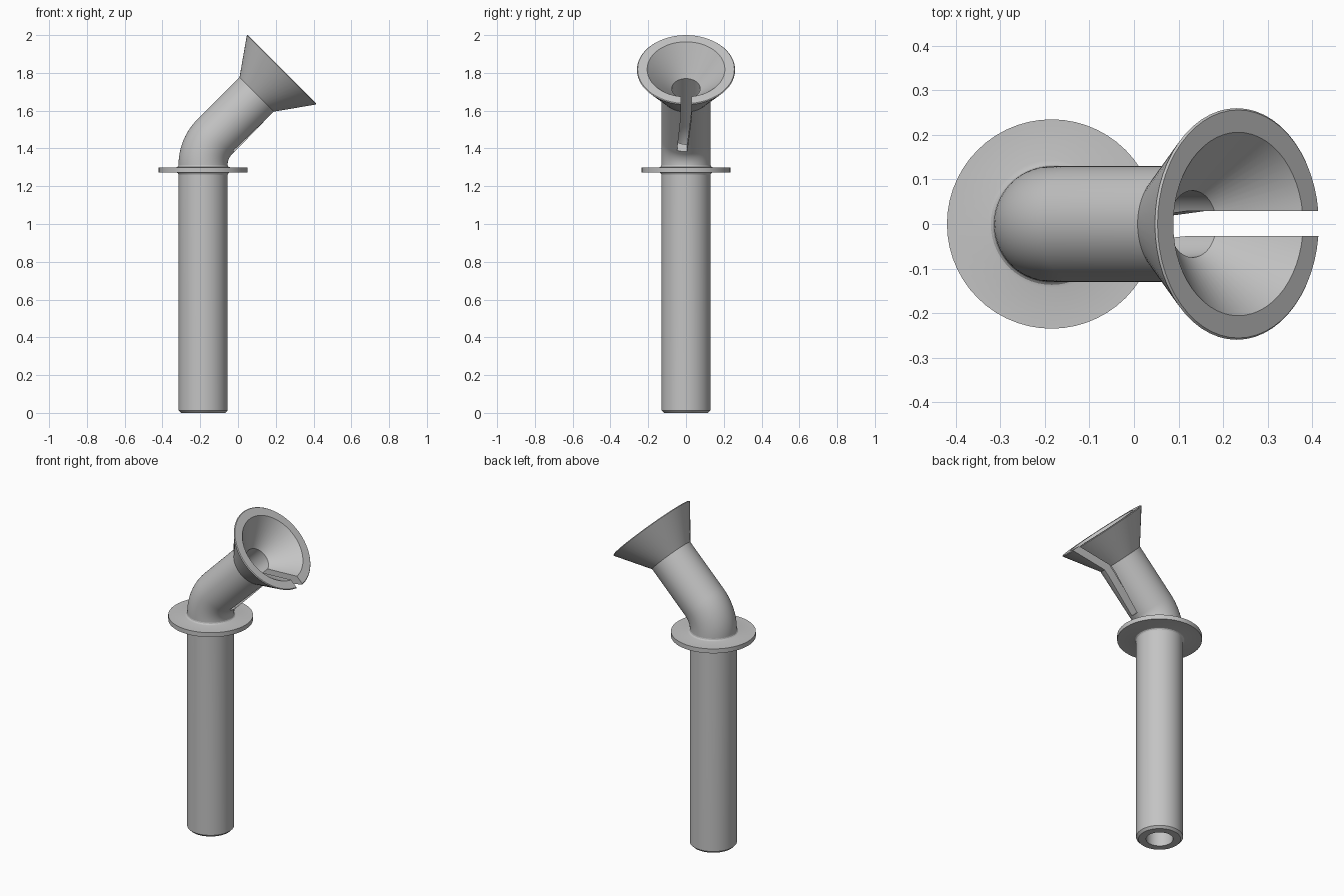
import bpy, bmesh, math
from mathutils import Vector, Matrix

cube = bpy.data.objects.get("Cube")
if cube:
    bpy.data.objects.remove(cube, do_unlink=True)

SEGMENTS = 56
TILT = math.radians(45)
ELBOW = Vector((-0.185, 0, 1.40))      # where the two straight axes cross
BEND_R = 0.21
TANGENT = BEND_R * math.tan(TILT / 2)
TUBE_R, BORE_R = 0.13, 0.075

grey = bpy.data.materials.new("plain grey")
grey.use_nodes = True
grey.diffuse_color = (0.55, 0.55, 0.55, 1)
bsdf = grey.node_tree.nodes["Principled BSDF"]
bsdf.inputs["Base Color"].default_value = grey.diffuse_color
bsdf.inputs["Roughness"].default_value = 0.6


def make_object(name, bm):
    bmesh.ops.recalc_face_normals(bm, faces=bm.faces)
    mesh = bpy.data.meshes.new(name)
    bm.to_mesh(mesh)
    bm.free()
    mesh.materials.append(grey)
    obj = bpy.data.objects.new(name, mesh)
    bpy.context.collection.objects.link(obj)
    return obj


def tilted(angle):
    return Matrix.Rotation(angle, 3, 'Y')


def upright(z):
    return Vector((ELBOW.x, 0, z)), 0.0


def leaning(s):
    return ELBOW + tilted(TILT) @ Vector((0, 0, s)), TILT


def bend(t):
    a = TILT * t
    start = Vector((ELBOW.x, 0, ELBOW.z - TANGENT))
    return start + BEND_R * Vector((1 - math.cos(a), 0, math.sin(a))), a


def sweep(name, stations):
    """Skin a closed loop of (centre, tilt, radius) rings."""
    bm = bmesh.new()
    rings = []
    for (centre, angle), radius in stations:
        ring = []
        for i in range(SEGMENTS):
            a = math.tau * i / SEGMENTS
            p = Vector((radius * math.cos(a), radius * math.sin(a), 0))
            ring.append(bm.verts.new(centre + tilted(angle) @ p))
        rings.append(ring)
    for k, ring in enumerate(rings):
        nxt = rings[(k + 1) % len(rings)]
        for i in range(SEGMENTS):
            j = (i + 1) % SEGMENTS
            bm.faces.new((ring[i], ring[j], nxt[j], nxt[i]))
    return make_object(name, bm)


# Hollow bent tube with flared horn: up the outside, down the bore
steps = [i / 12 for i in range(13)]
outside = [(upright(0), TUBE_R - 0.013), (upright(0.013), TUBE_R)]
outside += [(bend(t), TUBE_R) for t in steps]
outside += [(leaning(0.403), TUBE_R), (leaning(0.582), 0.256),
            (leaning(0.588), 0.26), (leaning(0.5925), 0.256)]
inside = [(leaning(0.5925), 0.206), (leaning(0.448), BORE_R)]
inside += [(bend(t), BORE_R) for t in reversed(steps)]
inside += [(upright(0), BORE_R)]
tube = sweep("bent_tube_and_horn", outside + inside)

# Collar disc with small fillets against the tube
LOW, HIGH, FILLET = 1.273, 1.30, 0.013
arc = [math.radians(a) for a in (0, 30, 60, 90)]
lower = [(upright(LOW - FILLET * (1 - math.sin(a))),
          TUBE_R + FILLET * (1 - math.cos(a))) for a in arc]
upper = [(upright(HIGH + FILLET * (1 - math.sin(a))),
          TUBE_R + FILLET * (1 - math.cos(a))) for a in reversed(arc)]
collar = sweep("collar_disc",
               [(upright(LOW - FILLET), 0.10)] + lower
               + [(upright(LOW), 0.235), (upright(HIGH), 0.235)] + upper
               + [(upright(HIGH + FILLET), 0.10)])

# Slot along the underside, skewed slightly below the horn
outline = [(0.106, -0.047), (0.36, -0.027), (0.75, -0.027),
           (0.75, 0.029), (0.36, 0.029), (0.106, 0.005)]
bm = bmesh.new()
layers = [[bm.verts.new(ELBOW + tilted(TILT) @ Vector((depth, y, s)))
           for s, y in outline] for depth in (0, 0.4)]
for layer in layers:
    bm.faces.new(layer)
for i in range(len(outline)):
    j = (i + 1) % len(outline)
    bm.faces.new((layers[0][i], layers[0][j], layers[1][j], layers[1][i]))
cutter = make_object("slot_cutter", bm)
cutter.hide_render = True

cut = tube.modifiers.new("slot", 'BOOLEAN')
cut.operation = 'DIFFERENCE'
cut.solver = 'EXACT'
cut.object = cutter
bpy.ops.object.select_all(action='DESELECT')
bpy.context.view_layer.objects.active = tube
tube.select_set(True)
bpy.ops.object.modifier_apply(modifier=cut.name)
bpy.data.objects.remove(cutter, do_unlink=True)

# Smooth round surfaces, keep hard edges
collar.select_set(True)
bpy.ops.object.shade_smooth_by_angle(angle=math.radians(28))
